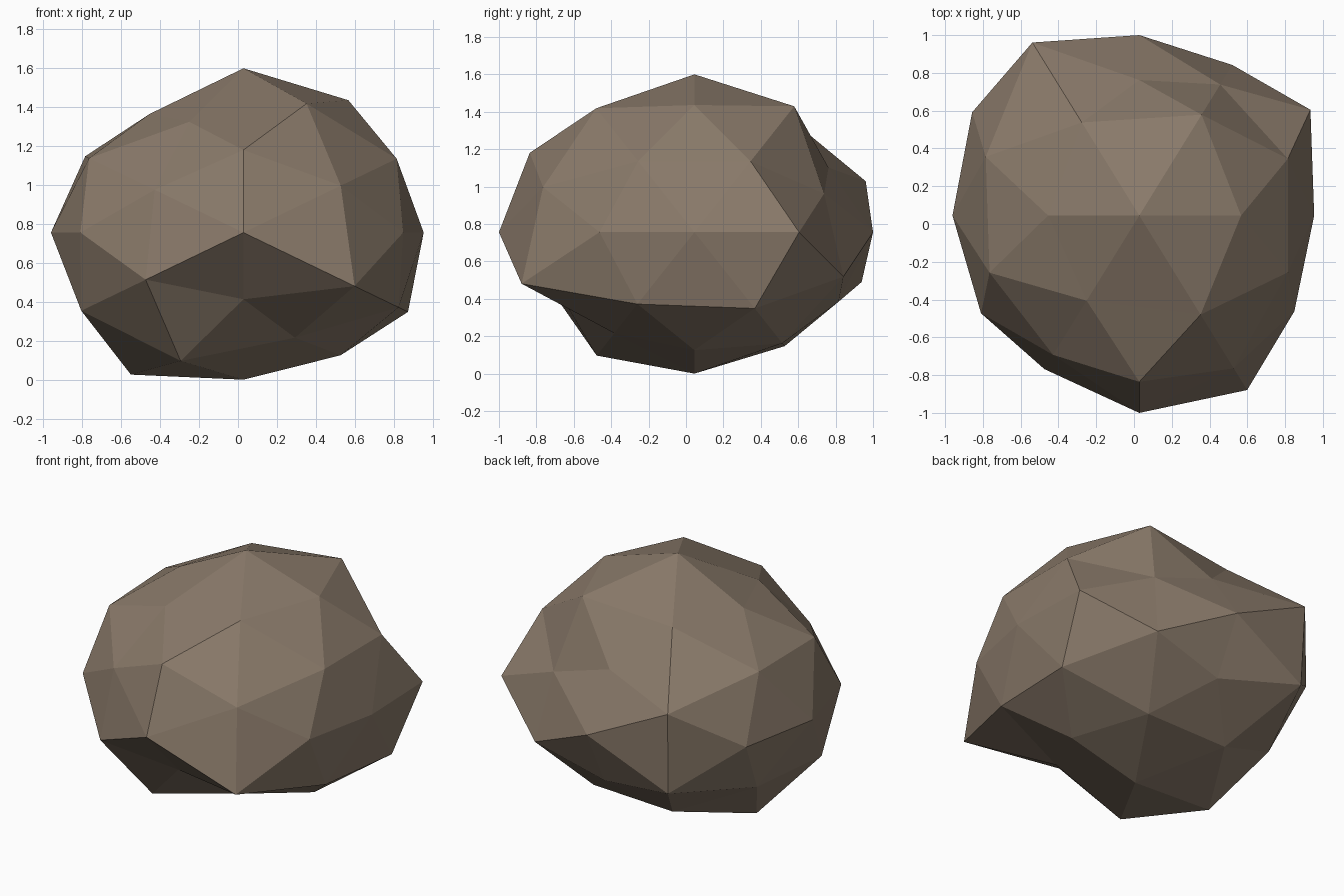
import bpy, bmesh, math
from mathutils import Vector

if "Cube" in bpy.data.objects:
    bpy.data.objects.remove(bpy.data.objects["Cube"])

# Rock: a geodesic ball (icosahedron split once), each point pushed in or out
CENTRE = Vector((0.028, 0.045, 0.756))
SQUASH = 0.78          # flattened in height
P, Q = 0.8507, 0.5257  # icosahedron corner
A, B, C = 0.809, 0.5, 0.309  # edge midpoints


def mirrored(x, y, z):
    """All sign variants of a direction, + before -, zeros kept once."""
    s = lambda v: (v, -v) if v else (0,)
    return [Vector((i, j, k)) for i in s(x) for j in s(y) for k in s(z)]


# direction family -> radius of every sign variant
FAMILIES = [
    ((1, 0, 0), (0.926, 0.989)),
    ((0, 1, 0), (0.955, 1.045)),
    ((0, 0, 1), (1.082, 0.969)),
    ((P, Q, 0), (1.065, 0.965, 1.04, 0.985)),
    ((0, P, Q), (0.843, 0.906, 1.035, 0.836)),
    ((Q, 0, P), (1.025, 0.95, 0.918, 1.10)),
    ((C, B, A), (1.067, 0.94, 1.05, 0.856, 0.985, 0.965, 0.902, 1.045)),
    ((A, C, B), (0.972, 1.045, 0.973, 0.985, 1.005, 0.98, 0.98, 1.03)),
    ((B, A, C), (0.857, 0.985, 1.0, 1.142, 1.132, 1.105, 0.912, 1.005)),
]

bm = bmesh.new()
radius = {}
for direction, radii in FAMILIES:
    for d, r in zip(mirrored(*direction), radii):
        radius[bm.verts.new(d.normalized())] = r

# the hull of the unit directions gives the 80 triangles
bmesh.ops.convex_hull(bm, input=list(bm.verts))
for v, r in radius.items():
    v.co = CENTRE + Vector((v.co.x, v.co.y, v.co.z * SQUASH)) * r
bmesh.ops.recalc_face_normals(bm, faces=list(bm.faces))

mesh = bpy.data.meshes.new("rock")
bm.to_mesh(mesh)
bm.free()

stone = bpy.data.materials.new("brown stone")
stone.diffuse_color = (0.254, 0.195, 0.144, 1)
stone.use_nodes = True
stone.node_tree.nodes["Principled BSDF"].inputs["Base Color"].default_value = stone.diffuse_color
mesh.materials.append(stone)
bpy.context.collection.objects.link(bpy.data.objects.new("rock", mesh))
